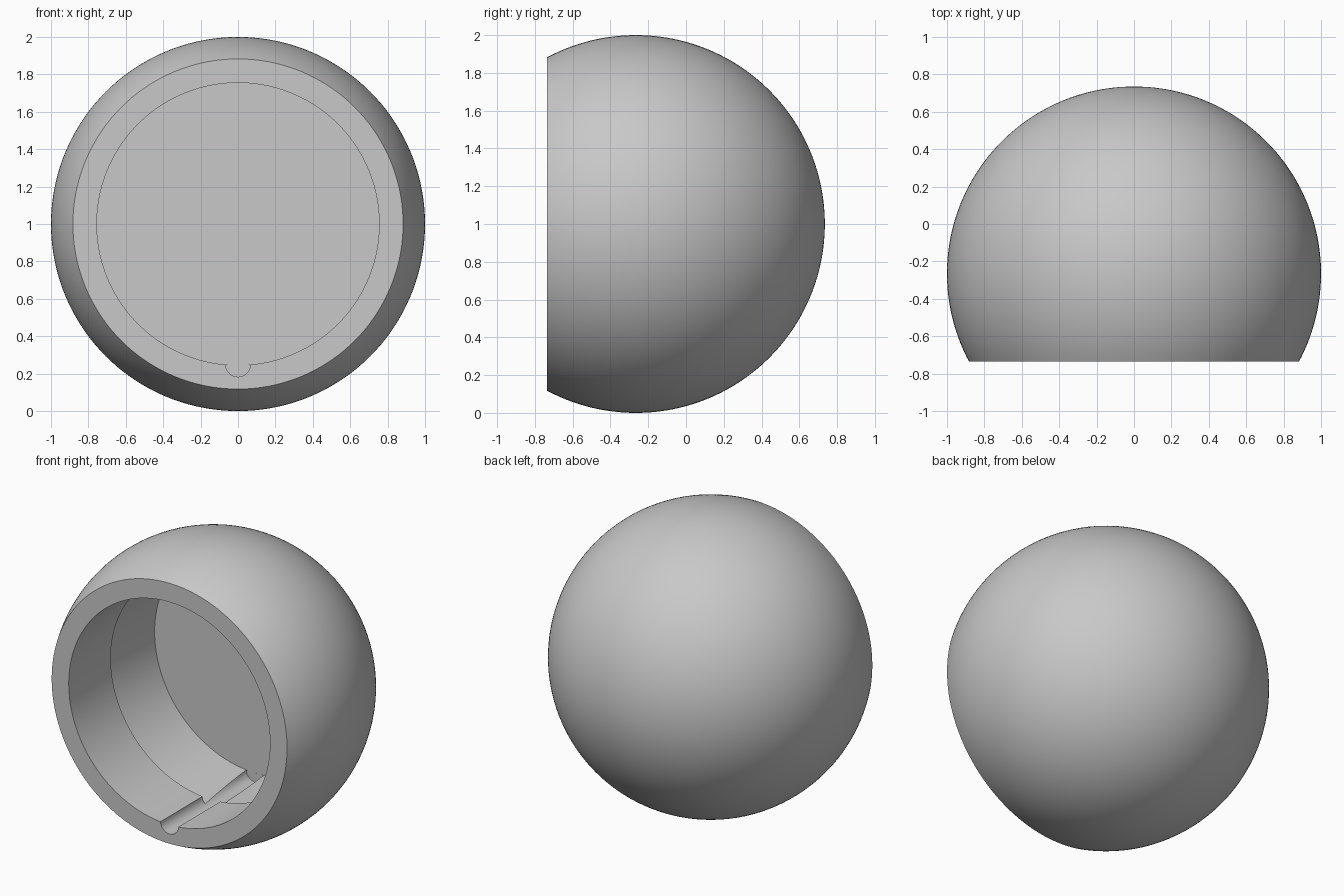
import bpy, bmesh, math
from mathutils import Matrix, Vector

old = bpy.data.objects.get("Cube")
if old:
    bpy.data.objects.remove(old, do_unlink=True)

FRONT, FLOOR, MID = -0.735, 0.185, -0.285   # y of opening, cavity floor, inner lip
CENTRE = Vector((0, -0.265, 1))             # ball centre, radius 1
BORE, UNDERCUT = 0.755, 0.80

grey = bpy.data.materials.new("plain grey")
grey.use_nodes = True
colour = (0.58, 0.58, 0.58, 1)
grey.diffuse_color = colour
grey.node_tree.nodes["Principled BSDF"].inputs["Base Color"].default_value = colour


def finish(bm, name):
    bmesh.ops.recalc_face_normals(bm, faces=bm.faces)
    mesh = bpy.data.meshes.new(name)
    bm.to_mesh(mesh)
    bm.free()
    mesh.materials.append(grey)
    obj = bpy.data.objects.new(name, mesh)
    bpy.context.collection.objects.link(obj)
    return obj


# Hollow ball: outer arc, flat rim, bore, undercut tapering back to the floor
rim_angle = math.acos((FRONT - CENTRE.y))
steps = 72
profile = [(math.sin(rim_angle * i / steps), CENTRE.y + math.cos(rim_angle * i / steps))
           for i in range(steps + 1)]
profile += [(BORE, FRONT), (BORE, MID), (UNDERCUT, MID), (BORE, FLOOR), (0, FLOOR)]

bm = bmesh.new()
verts = [bm.verts.new((r, y, CENTRE.z)) for r, y in profile]
edges = [bm.edges.new(pair) for pair in zip(verts, verts[1:])]
bmesh.ops.spin(bm, geom=verts + edges, cent=(0, 0, CENTRE.z), axis=(0, 1, 0),
               angle=math.tau, steps=144, use_merge=False)
bmesh.ops.remove_doubles(bm, verts=bm.verts, dist=0.0001)
shell = finish(bm, "hollow_ball")

# Round key groove along the bottom of the bore
bm = bmesh.new()
start, end = FRONT - 0.1, FLOOR - 0.0005
place = Matrix.Translation((0, (start + end) / 2, 0.25)) @ Matrix.Rotation(math.pi / 2, 4, 'X')
bmesh.ops.create_cone(bm, cap_ends=True, segments=48, radius1=0.067, radius2=0.067,
                      depth=end - start, matrix=place)
cutter = finish(bm, "groove_cutter")
cutter.hide_render = True

cut = shell.modifiers.new("groove", 'BOOLEAN')
cut.operation = 'DIFFERENCE'
cut.solver = 'EXACT'
cut.object = cutter

bpy.ops.object.select_all(action='DESELECT')
shell.select_set(True)
bpy.context.view_layer.objects.active = shell
bpy.ops.object.modifier_apply(modifier=cut.name)
bpy.data.objects.remove(cutter, do_unlink=True)
bpy.ops.object.shade_smooth_by_angle(angle=math.radians(30))
